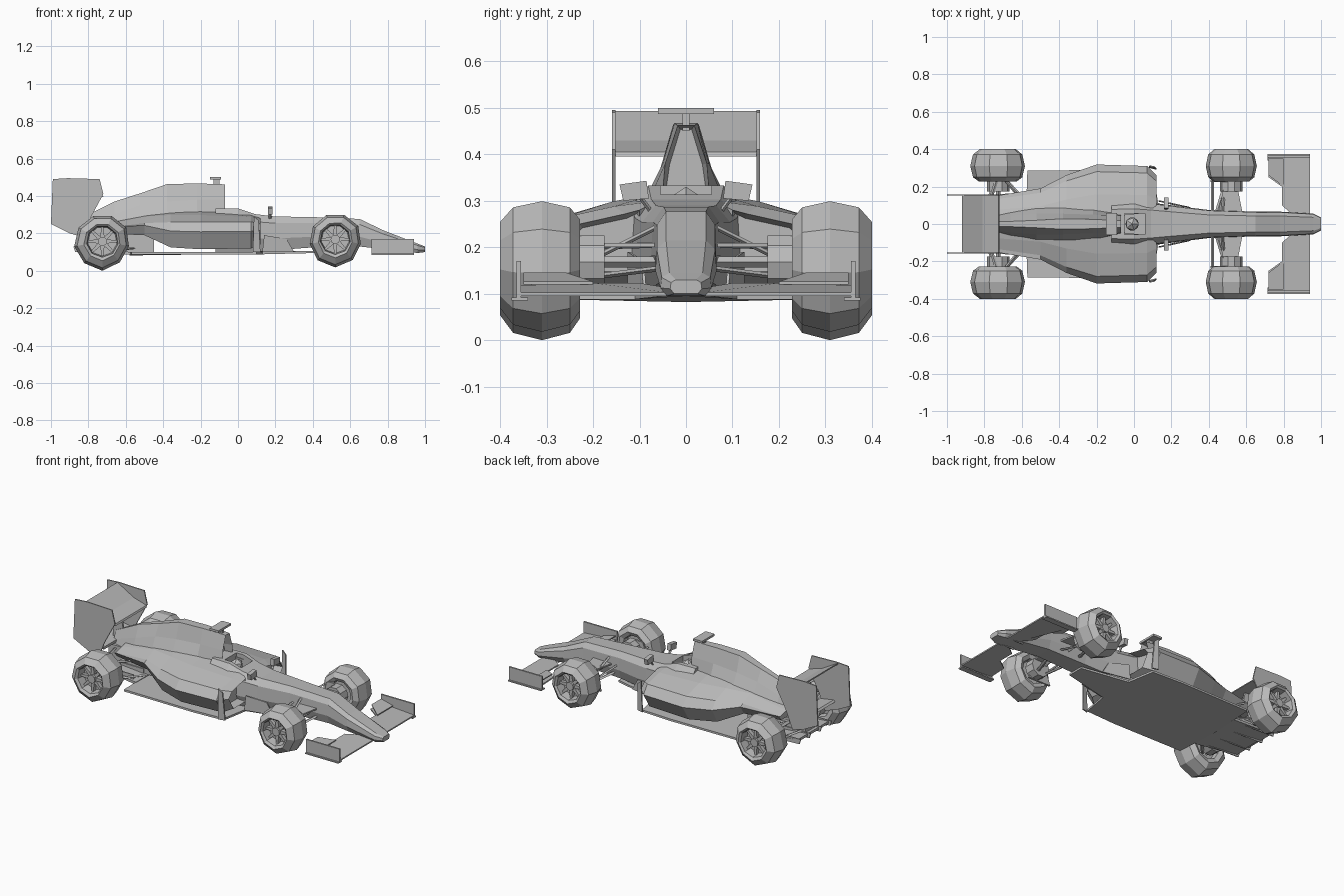
import bpy, bmesh, math, random
from mathutils import Vector

random.seed(4)
cube = bpy.data.objects.get("Cube")
if cube:
    bpy.data.objects.remove(cube)

grey = bpy.data.materials.new("plain_grey")
grey.use_nodes = True
grey.diffuse_color = (0.5, 0.5, 0.5, 1)
grey.node_tree.nodes["Principled BSDF"].inputs["Base Color"].default_value = (0.5, 0.5, 0.5, 1)


def finish(name, bm, mirror=False):
    bmesh.ops.recalc_face_normals(bm, faces=bm.faces[:])
    me = bpy.data.meshes.new(name)
    bm.to_mesh(me)
    bm.free()
    me.materials.append(grey)
    ob = bpy.data.objects.new(name, me)
    bpy.context.collection.objects.link(ob)
    if mirror:
        mod = ob.modifiers.new("mirror", "MIRROR")
        mod.use_axis = (False, True, False)
        mod.use_mirror_merge = False
    return ob


def loft(name, rings, mirror=False, intake=0):
    """Skin closed rings; the first end cap may be sunk in as an air intake."""
    bm = bmesh.new()
    rows = [[bm.verts.new(p) for p in ring] for ring in rings]
    n = len(rows[0])
    for a, b in zip(rows, rows[1:]):
        for i in range(n):
            bm.faces.new((a[i], a[(i + 1) % n], b[(i + 1) % n], b[i]))
    front = bm.faces.new(rows[0])
    bm.faces.new(rows[-1][::-1])
    bmesh.ops.recalc_face_normals(bm, faces=bm.faces[:])
    if intake:
        bmesh.ops.inset_region(bm, faces=[front], thickness=0.01)
        bmesh.ops.translate(bm, verts=front.verts[:], vec=(-intake, 0, 0))
    return finish(name, bm, mirror)


def plate(name, outline, offset, mirror=False):
    """Extrude a flat outline along an offset."""
    low = [Vector(p) for p in outline]
    return loft(name, [low, [p + Vector(offset) for p in low]], mirror)


def box(name, lo, hi, mirror=False):
    (x, y, z), (X, Y, Z) = lo, hi
    return plate(name, [(x, y, z), (X, y, z), (X, Y, z), (x, Y, z)], (0, 0, Z - z), mirror)


def rod(name, a, b, width, thick, mirror=False):
    """Flattened suspension arm between two points."""
    def ring(p):
        x, y, z = p
        return [(x - width, y, z), (x, y, z - thick), (x + width, y, z), (x, y, z + thick)]
    return loft(name, [ring(a), ring(b)], mirror)


def symmetric(x, half):
    return [(x, y, z) for y, z in half] + [(x, -y, z) for y, z in half[::-1]]


# Nose and cockpit tub: x, half width, bottom, top
tub = []
for x, w, zb, zt in [(1, .034, .1, .13), (.96, .055, .095, .145), (.78, .066, .115, .215),
                     (.65, .066, .13, .277), (.4, .075, .125, .287), (.2, .1, .11, .29),
                     (.09, .115, .1, .303), (0, .125, .1, .333), (-.12, .12, .1, .333)]:
    h = zt - zb
    tub.append(symmetric(x, [(.75 * w, zb), (w, zb + .35 * h), (w * .95, zb + .8 * h),
                             (w * .65, zt)]))
tub = loft("nose_and_tub", tub)
cutter = box("cockpit_cutter", (-.05, -.055, .24), (.06, .055, .45))
cutter.hide_render = cutter.hide_viewport = True
cut = tub.modifiers.new("cockpit", "BOOLEAN")
cut.object, cut.operation = cutter, "DIFFERENCE"

# Driver helmet
bm = bmesh.new()
bmesh.ops.create_icosphere(bm, subdivisions=1, radius=.04)
bmesh.ops.translate(bm, verts=bm.verts, vec=(-.01, 0, .29))
finish("helmet", bm)

# Engine cover with airbox intake: x, base, middle and top half widths, bottom, middle, top
cover = []
for x, w, m, t, zb, zm, zt in [(-.07, .05, .045, .018, .32, .38, .462),
                               (-.22, .085, .05, .025, .29, .38, .467),
                               (-.38, .11, .055, .028, .26, .37, .463),
                               (-.52, .11, .055, .02, .23, .35, .415),
                               (-.66, .085, .045, .014, .2, .3, .37),
                               (-.82, .04, .025, .01, .18, .24, .29)]:
    cover.append(symmetric(x, [(w, zb), (m, zm), (t, zt)]))
loft("engine_cover", cover, intake=.05)

# Side pods: x, inner edge, outer edge, bottom, shoulder, top, inner top
pods = []
for x, yi, w, zb, zs, zt, zi in [(.12, .1, .26, .14, .25, .272, .28),
                                 (.07, .06, .31, .12, .262, .288, .3),
                                 (-.2, .03, .318, .115, .262, .298, .325),
                                 (-.36, .02, .262, .125, .26, .298, .325),
                                 (-.5, .01, .19, .19, .255, .29, .31),
                                 (-.73, .005, .152, .2, .225, .24, .26)]:
    pods.append([(x, yi, zb), (x, .82 * w, zb), (x, w, .5 * (zb + zs) + .02),
                 (x, .88 * w, zs), (x, .5 * w, zt), (x, yi, zi)])
loft("side_pod", pods, True, intake=.05)
plate("pod_turning_vane", [(.08, .3, .1), (.12, .29, .1), (.11, .3, .27), (.085, .305, .29)],
      (0, .008, 0), True)
box("gearbox", (-.84, -.05, .1), (-.45, .05, .22))

# Floor, splitter and diffuser
plate("floor", [(-.58, 0, .082), (-.57, .285, .088), (-.1, .29, .088), (.1, .28, .088),
                (.13, .11, .088), (.42, .05, .095), (.42, 0, .095)], (0, 0, .012), True)
plate("diffuser", [(-.57, 0, .085), (-.57, .17, .085), (-.86, .15, .11), (-.86, 0, .11)],
      (0, 0, .015), True)
for y in (.05, .145):
    plate("diffuser_fin", [(-.6, y, .09), (-.87, y, .1), (-.88, y, .13), (-.6, y, .13)],
          (0, .006, 0), True)
plate("barge_board", [(.13, .12, .1), (.3, .085, .1), (.26, .09, .17), (.14, .12, .19)],
      (0, .006, 0), True)

# Roll hoop camera and mirrors
box("camera_stalk", (-.13, -.008, .45), (-.1, .008, .49))
box("camera_bar", (-.15, -.06, .487), (-.09, .06, .5))
plate("mirror", [(.16, .08, .305), (.16, .135, .3), (.16, .143, .335), (.16, .085, .343)],
      (.025, 0, 0), True)
rod("mirror_stalk", (.17, .07, .27), (.17, .1, .31), .008, .008, True)

# Rear wing
plate("rear_endplate", [(-1, .152, .25), (-.99, .152, .49), (-.91, .152, .495), (-.74, .152, .49),
                        (-.72, .152, .41), (-.79, .152, .28), (-.83, .152, .18), (-.9, .152, .2)],
      (0, .007, 0), True)
plate("rear_wing", [(-.72, -.152, .395), (-.82, -.152, .415), (-.92, -.152, .485),
                    (-.92, -.152, .493), (-.81, -.152, .43), (-.725, -.152, .405)], (0, .304, 0))
plate("rear_beam_wing", [(-.8, -.152, .23), (-.9, -.152, .25), (-.89, -.152, .26),
                         (-.8, -.152, .245)], (0, .304, 0))
plate("wing_pylon", [(-.76, -.006, .25), (-.84, -.006, .25), (-.84, -.006, .41),
                     (-.79, -.006, .41)], (0, .012, 0))

# Front wing
plate("front_wing", [(.94, .04, .095), (.94, .36, .095), (.72, .36, .11), (.72, .25, .115),
                     (.79, .2, .115), (.79, .1, .115), (.86, .04, .105)], (0, 0, .008), True)
plate("front_wing_flap", [(.8, .2, .12), (.8, .35, .12), (.72, .35, .14), (.72, .26, .14)],
      (0, 0, .006), True)
plate("front_endplate", [(.94, .355, .085), (.94, .355, .17), (.715, .355, .17), (.715, .355, .085)],
      (0, .01, 0), True)
box("endplate_foot", (.715, .34, .085), (.94, .375, .092), True)
box("nose_pylon", (.83, .035, .1), (.93, .042, .15), True)

# Wheels: tyre profile as distance from the car centre and radius factor
profile = [(.27, .04), (.27, .46), (.238, .5), (.228, .7), (.25, .9), (.31, 1), (.372, .9),
           (.4, .66), (.39, .54), (.34, .5), (.34, .04)]
SIDES = 9


def wheel(label, cx, cz, radius):
    rings = []
    lumps = [1] + [random.uniform(.91, .98) for _ in range(SIDES - 1)]
    for y, f in profile:
        ring = []
        for i in range(SIDES):
            a = math.tau * i / SIDES - math.pi / 2
            r = radius * f * (lumps[i] if f > .6 else 1)
            ring.append((cx + r * math.cos(a), y, cz + r * math.sin(a)))
        rings.append(ring)
    loft(label + "_wheel", rings, True)
    for i in range(8):
        a = math.tau * i / 8
        c, s = math.cos(a), math.sin(a)
        pts = [(.012, -.012), (.078, -.006), (.078, .006), (.012, .012)]
        plate(label + "_spoke", [(cx + u * c - v * s, .345, cz + u * s + v * c) for u, v in pts],
              (0, .022, 0), True)
    for part, r, y0, y1 in (("hub", .025, .34, .38), ("brake", .06, .175, .235)):
        ring = [(cx + r * math.cos(math.tau * i / 10), y0, cz + r * math.sin(math.tau * i / 10))
                for i in range(10)]
        plate(label + "_" + part, ring, (0, y1 - y0, 0), True)
    rod(label + "_axle", (cx, .03, cz), (cx, .28, cz), .012, .012, True)


wheel("rear", -.725, .157, .157)
wheel("front", .52, .168, .15)

# Suspension blade and arms: inner end, outer end, half width
plate("front_wishbone", [(.45, .06, .2), (.58, .06, .2), (.545, .24, .2), (.49, .24, .2)],
      (0, 0, .009), True)
arms = [((.42, .06, .205), (.42, .23, .2), .008),
        ((.44, .05, .155), (.5, .25, .13), .012), ((.57, .05, .155), (.52, .25, .13), .012),
        ((.47, .05, .25), (.49, .25, .15), .008),
        ((-.56, .08, .2), (-.7, .25, .22), .01), ((-.8, .03, .2), (-.73, .25, .22), .01),
        ((-.56, .1, .12), (-.7, .25, .11), .012), ((-.82, .03, .13), (-.73, .25, .11), .01)]
for inner, outer, w in arms:
    rod("suspension_arm", inner, outer, w, .006, True)
plate("front_brake_fairing", [(.41, .225, .11), (.45, .225, .225), (.54, .225, .225),
                              (.56, .225, .11)], (0, .012, 0), True)
